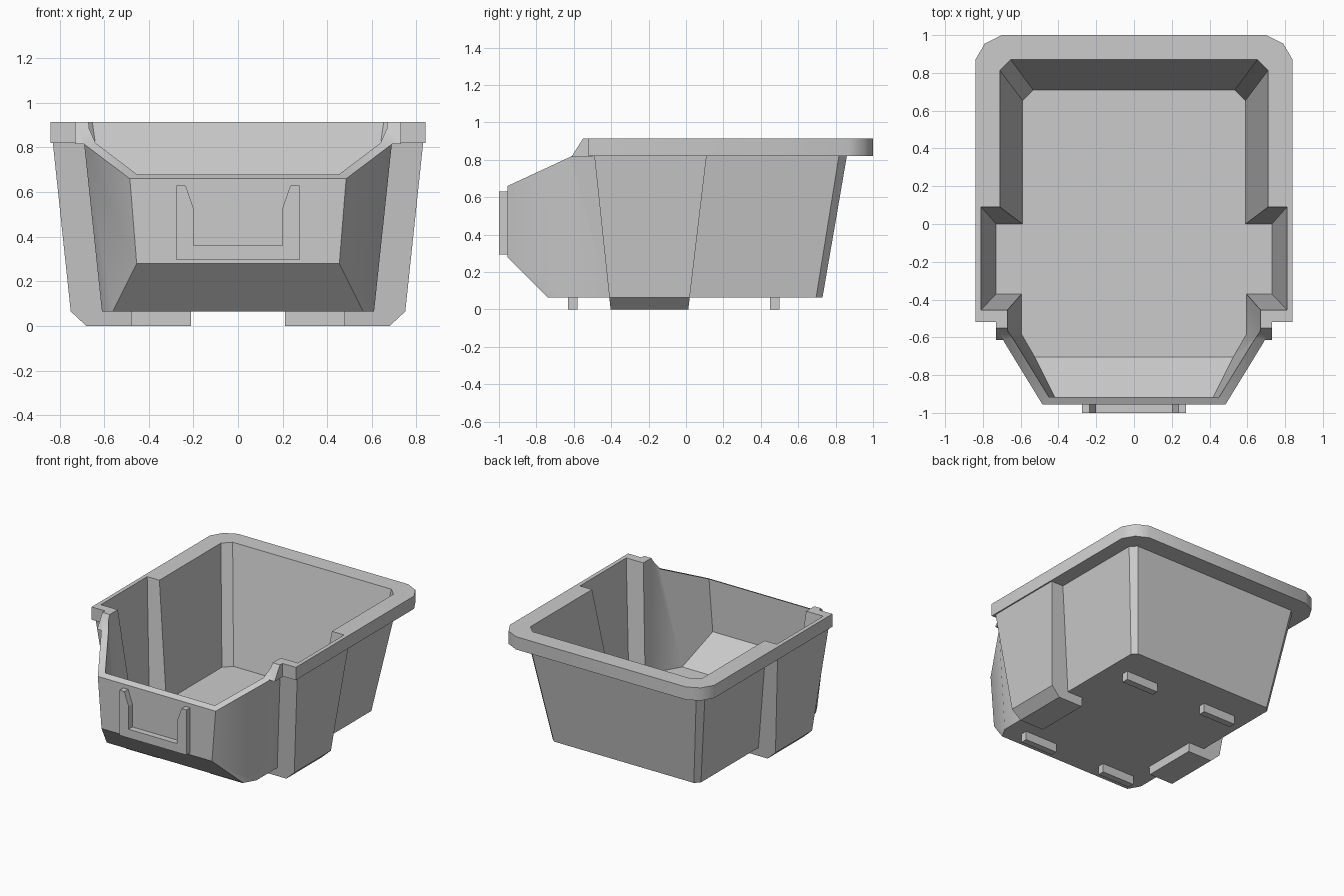
import bpy, bmesh
from mathutils import Vector

if "Cube" in bpy.data.objects:
    bpy.data.objects.remove(bpy.data.objects["Cube"])


def add_object(name, bm):
    bmesh.ops.recalc_face_normals(bm, faces=bm.faces)
    me = bpy.data.meshes.new(name)
    bm.to_mesh(me)
    bm.free()
    ob = bpy.data.objects.new(name, me)
    bpy.context.collection.objects.link(ob)
    return ob


def convex(name, planes):
    """Solid where a*x + b*y + c*z <= d holds for every plane."""
    bm = bmesh.new()
    bmesh.ops.create_cube(bm, size=4)
    for a, b, c, d in planes:
        n = Vector((a, b, c))
        res = bmesh.ops.bisect_plane(
            bm, geom=bm.verts[:] + bm.edges[:] + bm.faces[:],
            plane_co=n * d / n.length_squared, plane_no=n, clear_outer=True)
        rim = [e for e in res["geom_cut"] if isinstance(e, bmesh.types.BMEdge)]
        bmesh.ops.holes_fill(bm, edges=[e for e in rim if e.is_boundary])
    return add_object(name, bm)


def prism(name, pts, lo, hi, place):
    """Extrude a 2D outline; place(u, v, w) gives the 3D point."""
    bm = bmesh.new()
    face = bm.faces.new([bm.verts.new(place(u, v, lo)) for u, v in pts])
    res = bmesh.ops.extrude_face_region(bm, geom=[face])
    shift = Vector(place(0, 0, hi)) - Vector(place(0, 0, lo))
    for v in res["geom"]:
        if isinstance(v, bmesh.types.BMVert):
            v.co += shift
    return add_object(name, bm)


def wall(axis, sign, v0, z0, v1, z1):
    """Drafted wall plane passing through two (value, z) points."""
    s = (v1 - v0) / (z1 - z0)
    p = [0, 0, -s * sign]
    p[axis] = sign
    return (*p, sign * (v0 - s * z0))


def both(plane):
    a, b, c, d = plane
    return [plane, (-a, b, c, d)]


def boolean(target, tool, op):
    mod = target.modifiers.new("bool", "BOOLEAN")
    mod.operation, mod.object, mod.solver = op, tool, "EXACT"
    bpy.context.view_layer.objects.active = target
    bpy.ops.object.modifier_apply(modifier=mod.name)
    bpy.data.objects.remove(tool)


ZB, ZF, ZL, ZT = 0.065, 0.085, 0.82, 0.915   # underside, floor, lip, top

# Outer rear and front shells
bin_body = convex("bin_body",
    both(wall(0, 1, 0.61, ZB, 0.73, ZL)) +
    both((1, 1, -0.32, 1.285)) +
    [wall(1, 1, 0.73, ZB, 0.86, ZL), (0, -1, 0, 0.25), (0, 0, -1, -ZB), (0, 0, 1, 0.85)])
front = convex("front_shell",
    both(wall(0, 1, 0.61, ZB, 0.69, ZL)) + both((1, -0.577, -0.08, 0.983)) +
    [(0, -1, 0, 0.955), (0, 1, 0, -0.15), (0, -1, -1, 0.675),
     (0, -0.464, 1, 1.103), (0, 0, -1, -ZB), (0, 0, 1, ZL)])
boolean(bin_body, front, "UNION")

# Rim with cut rear corners
half = [(0.84, -0.52), (0.84, 0.87), (0.79, 0.955), (0.70, 1.0)]
rim = prism("rim", half + [(-x, y) for x, y in reversed(half)], ZL, ZT,
            lambda u, v, w: (u, v, w))
boolean(bin_body, rim, "UNION")

for s in (1, -1):
    # Side ribs with feet
    rib = convex("rib", [
        wall(0, s, s * 0.75, ZB, s * 0.83, ZL), wall(0, s, s * 0.68, 0, s * 0.75, ZB),
        wall(1, 1, 0.02, ZB, 0.11, ZL), wall(1, -1, -0.41, ZB, -0.49, ZL),
        (-s, 0, 0, -0.48), (0, 0, -1, 0), (0, 0, 1, 0.85)])
    boolean(bin_body, rib, "UNION")
    # Sloped rim ends
    collar = convex("rim_end", [
        (s, 0, 0, 0.73), (-s, 0, 0, -0.55), wall(1, -1, -0.61, ZL, -0.55, ZT),
        (0, 1, 0, -0.50), (0, 0, -1, -0.815), (0, 0, 1, ZT)])
    boolean(bin_body, collar, "UNION")

# Hollow interior: rear, front, then the ribs
inside = convex("rear_hollow",
    both(wall(0, 1, 0.59, ZF, 0.71, ZT)) +
    both((1, 1, -0.337, 1.215)) +
    [wall(1, 1, 0.71, ZF, 0.87, ZT), (0, -1, 0, 0.25), (0, 0, -1, -ZF), (0, 0, 1, 1.2)])
front_in = convex("front_hollow",
    both(wall(0, 1, 0.595, ZF, 0.67, ZT)) + both((1, -0.577, -0.08, 0.925)) +
    [(0, -1, 0, 0.915), (0, 1, 0, -0.15), (0, -1, -1, 0.62),
     (0, 0, -1, -ZF), (0, 0, 1, 1.2)])
boolean(inside, front_in, "UNION")
for s in (1, -1):
    rib_in = convex("rib_hollow", [
        wall(0, s, s * 0.73, ZF, s * 0.81, ZT), (-s, 0, 0, -0.3),
        wall(1, 1, 0.0, ZF, 0.09, ZT), wall(1, -1, -0.37, ZF, -0.455, ZT),
        (0, 0, -1, -ZF), (0, 0, 1, 1.2)])
    boolean(inside, rib_in, "UNION")
boolean(bin_body, inside, "DIFFERENCE")

# Label clip on the front
arm = [(0.275, 0.295), (0.275, 0.63), (0.235, 0.63), (0.20, 0.53), (0.20, 0.36)]
clip = prism("label_clip", arm + [(-x, z) for x, z in reversed(arm)], -1.0, -0.95,
             lambda u, v, w: (u, w, v))

# Locating bars under the floor
for y, row in ((-0.605, "front"), (0.475, "rear")):
    for s, side in ((1, "right"), (-1, "left")):
        convex(f"{row}_{side}_bar", [
            (s, 0, 0, 0.48), (-s, 0, 0, -0.21), (0, 1, 0, y + 0.025),
            (0, -1, 0, 0.025 - y), (0, 0, -1, 0), (0, 0, 1, 0.07)])

# Clean up flat faces and smooth the shallow edges
bm = bmesh.new()
bm.from_mesh(bin_body.data)
bmesh.ops.remove_doubles(bm, verts=bm.verts, dist=0.0005)
bmesh.ops.dissolve_limit(bm, angle_limit=0.01, verts=bm.verts, edges=bm.edges)
bm.to_mesh(bin_body.data)
bm.free()
bpy.ops.object.select_all(action="DESELECT")
bin_body.select_set(True)
bpy.context.view_layer.objects.active = bin_body
bpy.ops.object.shade_smooth_by_angle(angle=0.6)
